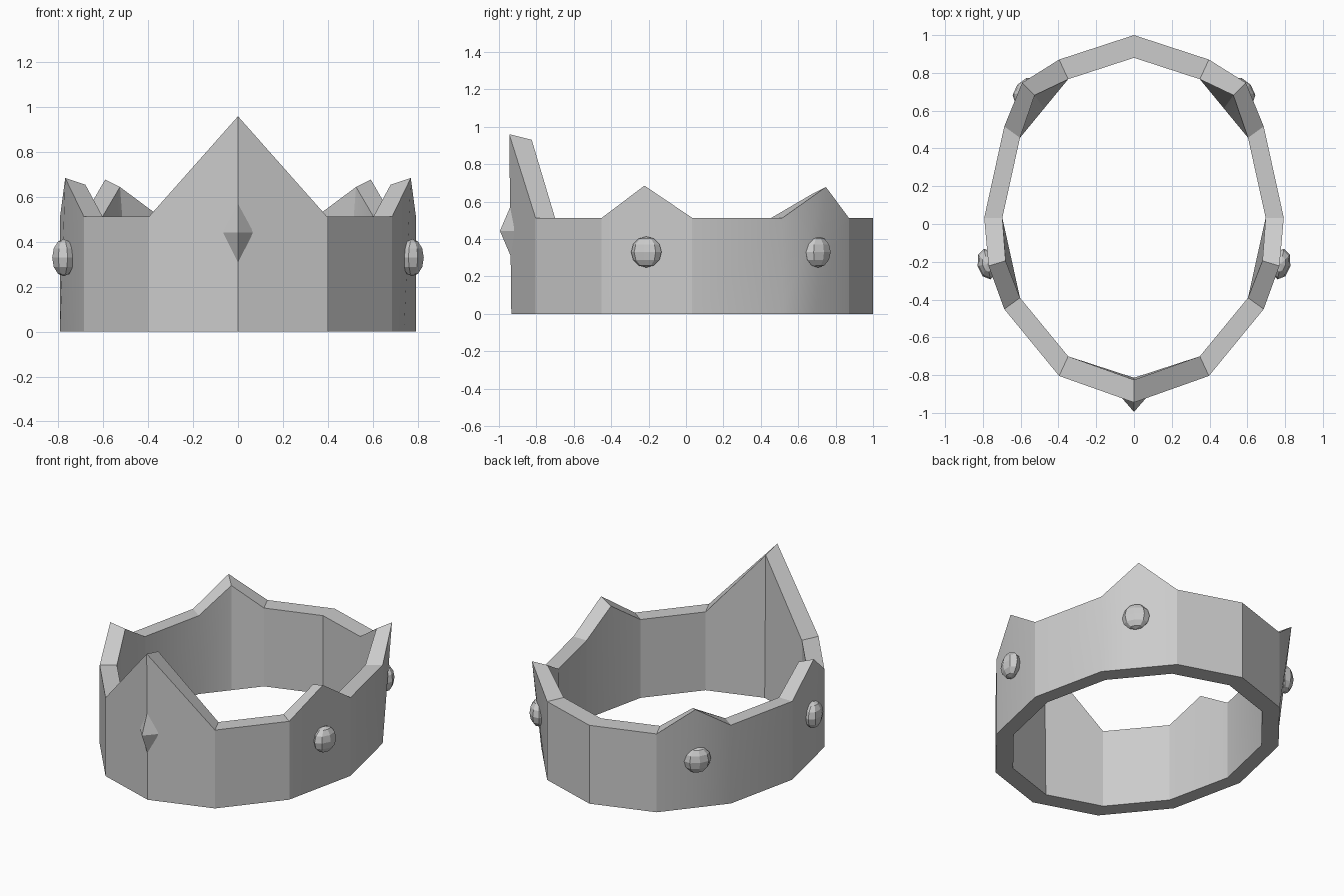
import bpy, bmesh, math
from mathutils import Vector, Matrix

if "Cube" in bpy.data.objects:
    bpy.data.objects.remove(bpy.data.objects["Cube"])

CY, BAND_Z = 0.033, 0.513


def finish(bm, name, angle):
    bmesh.ops.recalc_face_normals(bm, faces=bm.faces)
    me = bpy.data.meshes.new(name)
    bm.to_mesh(me)
    bm.free()
    ob = bpy.data.objects.new(name, me)
    bpy.context.collection.objects.link(ob)
    bpy.ops.object.select_all(action='DESELECT')
    ob.select_set(True)
    bpy.context.view_layer.objects.active = ob
    if angle:
        bpy.ops.object.shade_smooth_by_angle(angle=math.radians(angle))
    return ob


def corner(i, rx, ry, z=0):
    a = math.radians(30 * i)  # 0 = front centre, turning to the right
    return Vector((rx * math.sin(a), CY - ry * math.cos(a), z))


# Half outline from front to back: bottom outer, bottom inner, top outer, top inner
OUT, INN = (0.793, 0.967), (0.697, 0.847)
# Extra spike points in the middle of an edge: outer peak, inner peak
spikes = {2: ((0.77, -0.222, 0.685), (0.68, -0.195, 0.655)),
          4: ((0.592, 0.748, 0.678), (0.526, 0.682, 0.645))}
half = []
for i in range(7):
    o, n = corner(i, *OUT), corner(i, *INN)
    to, tn = corner(i, *OUT, BAND_Z), corner(i, *INN, BAND_Z)
    if i == 0:  # tall front point
        to, tn = Vector((0, -0.945, 0.96)), Vector((0, -0.825, 0.93))
    half.append((o, n, to, tn))
    if i in spikes:
        po, pn = spikes[i]
        half.append(((o + corner(i + 1, *OUT)) / 2, (n + corner(i + 1, *INN)) / 2,
                     Vector(po), Vector(pn)))

# Crown band: mirror the half outline and skin the closed loop
mirrored = [tuple(Vector((-p.x, p.y, p.z)) for p in s) for s in half[-2:0:-1]]
bm = bmesh.new()
ring = [[bm.verts.new(p) for p in s] for s in half + mirrored]
for k, a in enumerate(ring):
    b = ring[(k + 1) % len(ring)]
    for j, l in ((0, 2), (2, 3), (3, 1), (1, 0)):
        bm.faces.new((a[j], b[j], b[l], a[l]))
finish(bm, "crown_band", 20)

# Front diamond: stretched four-sided gem
bm = bmesh.new()
bmesh.ops.create_cone(bm, segments=4, radius1=1, radius2=0, depth=1, cap_ends=True,
                      matrix=Matrix.Translation((0, -0.957, 0.443))
                      @ Matrix.Diagonal((0.066, 0.076, 0.177, 1))
                      @ Matrix.Rotation(math.radians(90), 4, 'X'))
finish(bm, "front_diamond", 0)

# Round gems on the side and back spikes
for side, sx in (("right", 1), ("left", -1)):
    for place, x, y, turn in (("side", 0.777, -0.212, -12), ("back", 0.577, 0.705, 39)):
        bm = bmesh.new()
        bmesh.ops.create_uvsphere(bm, u_segments=8, v_segments=6, radius=1,
                                  matrix=Matrix.Translation((sx * x, y, 0.33))
                                  @ Matrix.Rotation(math.radians(sx * turn), 4, 'Z')
                                  @ Matrix.Diagonal((0.052, 0.083, 0.083, 1)))
        finish(bm, f"{place}_gem_{side}", 0)
